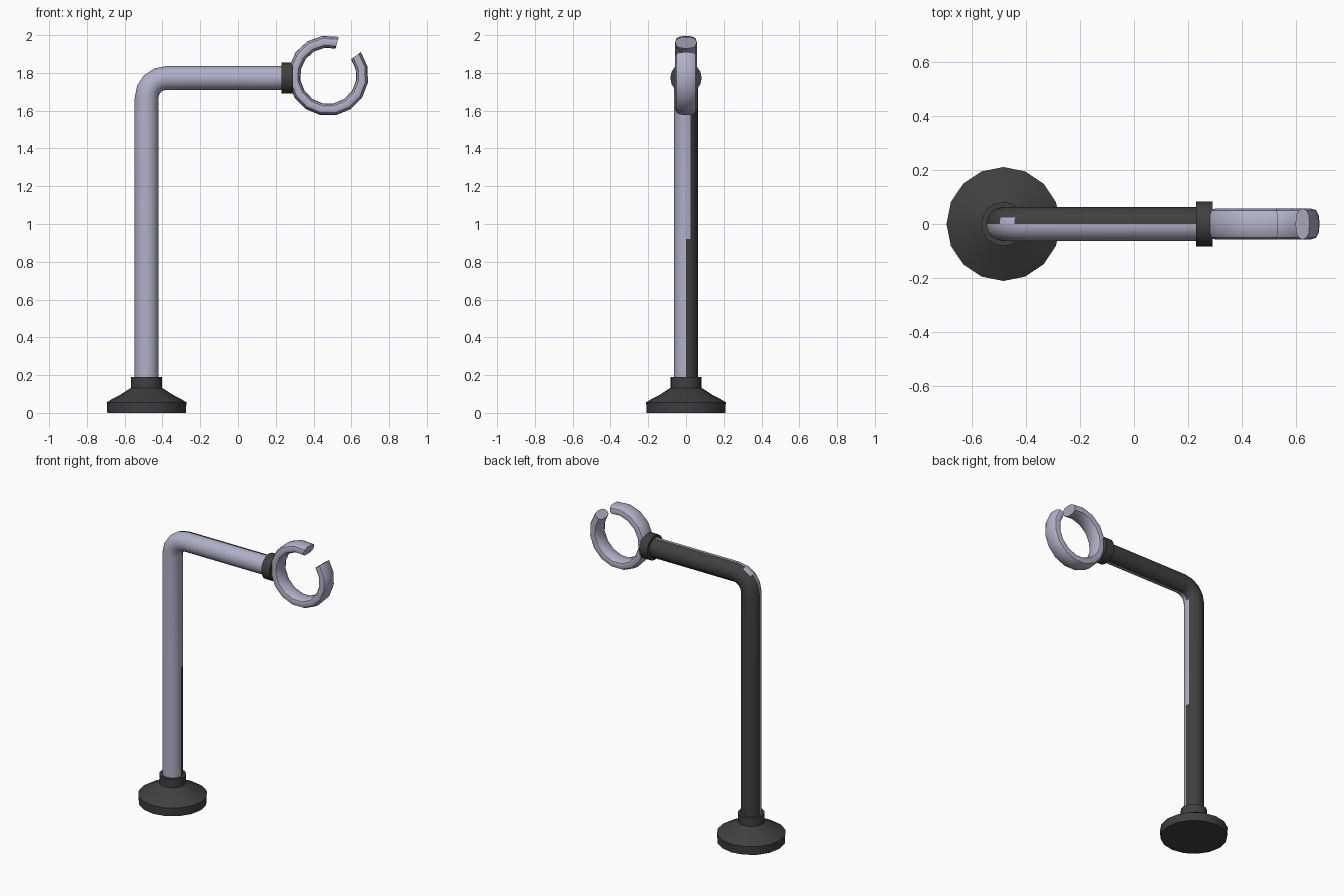
import bpy, bmesh
from math import sin, cos, radians, pi
from mathutils import Vector, Matrix

if "Cube" in bpy.data.objects:
    bpy.data.objects.remove(bpy.data.objects["Cube"])

PX, AZ, R = -0.484, 1.773, 0.063   # pole x, arm height, tube radius
SIDES = 16


def material(name, color):
    m = bpy.data.materials.new(name)
    m.diffuse_color = color
    m.use_nodes = True
    m.node_tree.nodes["Principled BSDF"].inputs["Base Color"].default_value = m.diffuse_color
    return m


LIGHT = material("lavender_grey", (0.44, 0.44, 0.58, 1))
DARK = material("charcoal", (0.05, 0.05, 0.05, 1))


def sweep(name, rings, mats, pick=lambda i, j: 0):
    """Skin a list of point rings, cap both ends; pick gives the material of each face."""
    bm = bmesh.new()
    loops = [[bm.verts.new(p) for p in ring] for ring in rings]
    n = len(loops[0])
    for i in range(len(loops) - 1):
        for j in range(n):
            k = (j + 1) % n
            f = bm.faces.new((loops[i][j], loops[i][k], loops[i + 1][k], loops[i + 1][j]))
            f.material_index = pick(i, j)
    bm.faces.new(loops[0])
    bm.faces.new(loops[-1])
    bmesh.ops.recalc_face_normals(bm, faces=bm.faces)
    me = bpy.data.meshes.new(name)
    bm.to_mesh(me)
    bm.free()
    for m in mats:
        me.materials.append(m)
    ob = bpy.data.objects.new(name, me)
    bpy.context.collection.objects.link(ob)
    bpy.ops.object.select_all(action='DESELECT')
    ob.select_set(True)
    bpy.context.view_layer.objects.active = ob
    bpy.ops.object.shade_smooth_by_angle(angle=radians(40))
    return ob


def lathe(name, profile, matrix):
    """Revolve (radius, height) points about z, then place."""
    rings = [[matrix @ Vector((r * cos(2 * pi * j / SIDES), r * sin(2 * pi * j / SIDES), z))
              for j in range(SIDES)] for r, z in profile]
    return sweep(name, rings, [DARK])


# Round foot with neck collar
lathe("base_foot", [(0.208, 0), (0.211, 0.056), (0.185, 0.072), (0.137, 0.097), (0.09, 0.128),
                    (0.082, 0.132), (0.082, 0.19), (0.06, 0.19)],
      Matrix.Translation((PX, 0, 0)))

# Collar at the end of the arm
lathe("arm_collar", [(0.06, 0), (0.083, 0), (0.083, 0.06), (0.03, 0.06)],
      Matrix.Translation((0.23, 0, AZ)) @ Matrix.Rotation(pi / 2, 4, 'Y'))

# Bent pole: each station is a centre and the direction pointing inside the bend
BEND = 0.105
bx, bz = PX + BEND, AZ - BEND
stations = [(Vector((PX, 0, z)), Vector((1, 0, 0))) for z in (0.15, 0.92)]
for s in range(5):
    a = radians(22.5 * s)
    d = Vector((cos(a), 0, -sin(a)))
    stations.append((Vector((bx, 0, bz)) - d * BEND, d))
stations.append((Vector((0.25, 0, AZ)), Vector((0, 0, -1))))
Y = Vector((0, 1, 0))
rings = [[c + R * (d * cos(2 * pi * j / SIDES) + Y * sin(2 * pi * j / SIDES))
          for j in range(SIDES)] for c, d in stations]


def two_tone(i, j):
    # back half dark, apart from an inner strip and one patch on the bend
    if (i, j) in ((1, 0), (4, 7)):
        return 0
    return 1 if j < SIDES // 2 else 0


sweep("bent_pole", rings, [LIGHT, DARK], two_tone)

# Open hook ring with a flattened oval section
CX, CZ, MAJOR, STEPS, SEC = 0.478, 1.785, 0.181, 14, 12


def soft(v, p=0.8):
    return (abs(v) ** p) * (1 if v >= 0 else -1)


rings = []
for s in range(STEPS + 1):
    a = radians(75 + (396 - 75) * s / STEPS)
    out = Vector((cos(a), 0, sin(a)))
    c = Vector((CX, 0, CZ)) + out * MAJOR
    rings.append([c + out * 0.032 * soft(cos(2 * pi * j / SEC)) + Y * 0.057 * soft(sin(2 * pi * j / SEC))
                  for j in range(SEC)])
sweep("hook_ring", rings, [LIGHT])
